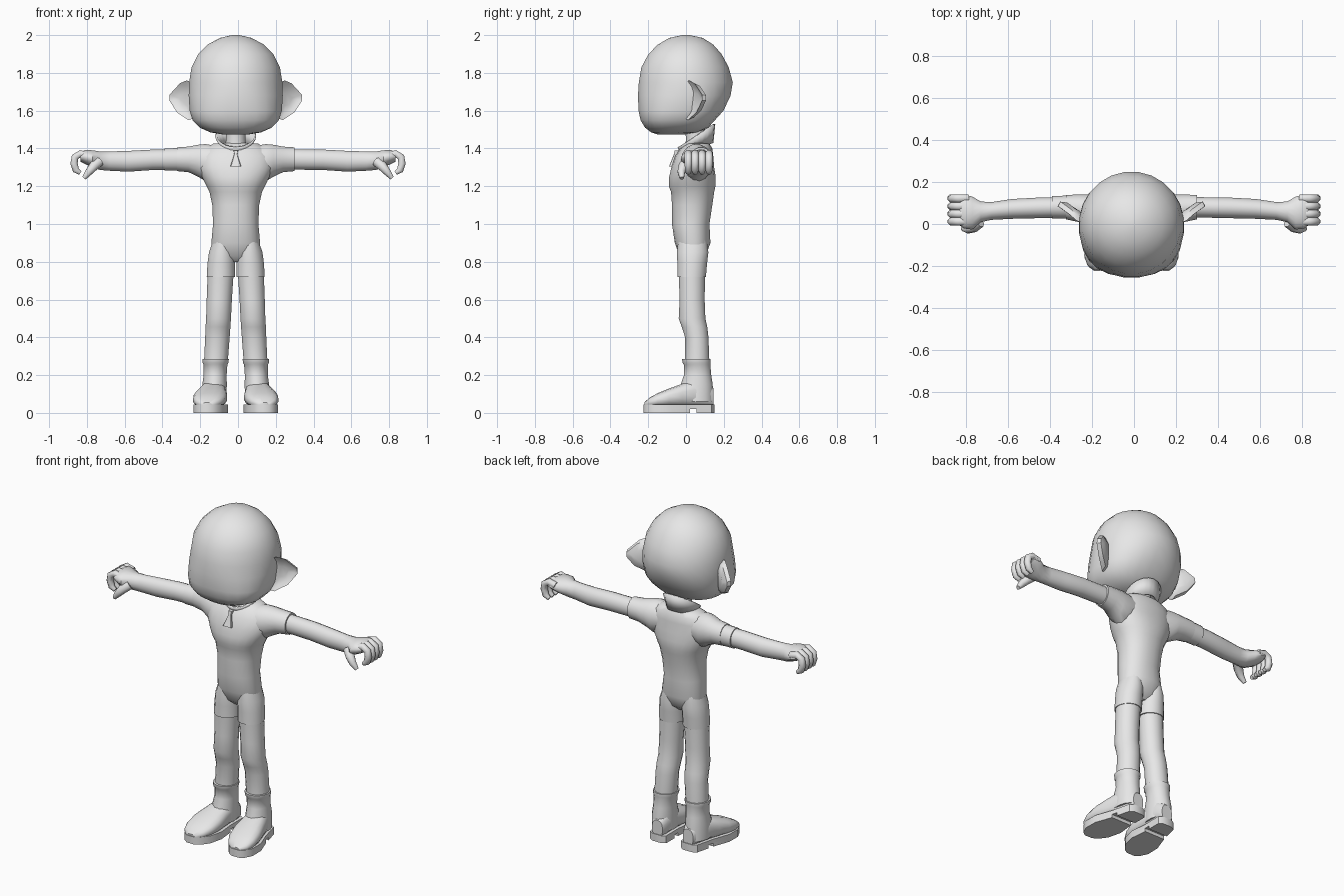
import bpy, bmesh, math
from mathutils import Vector

CX = -0.012          # body centre line
X, Y, Z = Vector((1, 0, 0)), Vector((0, 1, 0)), Vector((0, 0, 1))

grey = bpy.data.materials.new("light_grey")
grey.diffuse_color = (0.8, 0.8, 0.8, 1)


def finish(name, bm, angle=40):
    """Turn a bmesh into a smooth object with sharp edges kept."""
    bmesh.ops.recalc_face_normals(bm, faces=bm.faces)
    me = bpy.data.meshes.new(name)
    bm.to_mesh(me)
    bm.free()
    me.materials.append(grey)
    me.shade_smooth()
    me.set_sharp_from_angle(angle=math.radians(angle))
    ob = bpy.data.objects.new(name, me)
    bpy.context.collection.objects.link(ob)
    return ob


def skin(name, rings, cap=True, angle=40):
    """Bridge closed rings of points, capping both ends."""
    bm = bmesh.new()
    rows = [[bm.verts.new(p) for p in r] for r in rings]
    n = len(rows[0])
    for a, b in zip(rows, rows[1:]):
        for i in range(n):
            j = (i + 1) % n
            bm.faces.new((a[i], a[j], b[j], b[i]))
    if cap:
        bm.faces.new(rows[0])
        bm.faces.new(rows[-1])
    return finish(name, bm, angle)


def oval(c, u, v, n=16, e=2.0):
    """Superellipse ring around c with half axes u and v."""
    pts = []
    for i in range(n):
        a = 2 * math.pi * (i + 0.5) / n
        s, t = math.cos(a), math.sin(a)
        pts.append(c + u * math.copysign(abs(s) ** (2 / e), s)
                   + v * math.copysign(abs(t) ** (2 / e), t))
    return pts


def upright(name, rows, n=20, xc=0, e=2.0, angle=40):
    """Rows of (z, half width, front y, back y[, x centre[, exponent]])."""
    rings = []
    for z, w, f, b, *more in rows:
        x = more[0] if more else xc
        ex = more[1] if len(more) > 1 else e
        rings.append(oval(Vector((CX + x, (f + b) / 2, z)), X * w, Y * (b - f) / 2, n, ex))
    return skin(name, rings, angle=angle)


def sideways(name, rows, side, cx, n=16, e=2.0):
    """Rows of (x, y, z, y radius, z radius) along one arm."""
    return skin(name, [oval(Vector((cx + side * x, y, z)), Y * ry, Z * rz, n, e)
                       for x, y, z, ry, rz in rows])


def tube(name, pts, radii, n=8):
    """Round tube through points, for fingers."""
    rings = []
    for i, p in enumerate(pts):
        t = (pts[min(i + 1, len(pts) - 1)] - pts[max(i - 1, 0)]).normalized()
        v = t.cross(Y).normalized()
        rings.append(oval(p, v.cross(t) * radii[i], v * radii[i], n))
    return skin(name, rings, angle=70)


# Head: round skull, flatter and squarer jaw
upright("head", [
    (2.0, .02, -.02, .02), (1.985, .085, -.09, .09), (1.95, .15, -.15, .145),
    (1.90, .2, -.2, .19), (1.83, .236, -.238, .228), (1.75, .249, -.252, .25),
    (1.68, .251, -.256, .238, 0, 2.15), (1.60, .246, -.253, .2, 0, 2.35),
    (1.55, .23, -.242, .155, 0, 2.5), (1.51, .192, -.218, .118, 0, 2.5),
    (1.485, .135, -.185, .06, 0, 2.4), (1.474, .07, -.15, -.01)], n=24)

upright("neck", [(1.38, .06, -.01, .11), (1.45, .052, 0, .1), (1.53, .055, -.01, .1)])

# Torso with chest ledge, waist and hips
upright("torso", [
    (.80, .07, 0, .07), (.83, .115, -.035, .105), (.9, .13, -.06, .13),
    (1.0, .121, -.075, .125), (1.1, .125, -.075, .14), (1.17, .14, -.08, .15),
    (1.2, .155, -.092, .157), (1.25, .18, -.09, .158), (1.3, .2, -.078, .15),
    (1.36, .195, -.058, .145), (1.40, .165, -.03, .14), (1.425, .12, -.005, .125),
    (1.43, .07, .01, .1)], n=24, e=2.2)

# Flared collar, high at the back and dipping at the front
low, high = [], []
for i in range(20):
    a = 2 * math.pi * i / 20
    s, f = math.sin(a), math.cos(a)
    low.append(Vector((CX + .07 * s, .055 - .08 * f, 1.405 - .025 * f)))
    high.append(Vector((CX + .1 * s, .055 - .09 * f, 1.47 - .06 * f)))
collar = skin("collar", [low, high], cap=False)
mod = collar.modifiers.new("thickness", "SOLIDIFY")
mod.thickness = .01

# Small flared neck tie
upright("neck_tie", [(1.39, .012, -.06, -.02), (1.37, .008, -.064, -.03),
                     (1.305, .029, -.09, -.06)], n=8, e=12, angle=30)

# Outline of the shoe sole: (y, half width), heel to toe
SOLE = [(.15, .03), (.135, .054), (.055, .064), (.02, .068), (-.08, .091),
        (-.16, .082), (-.205, .055), (-.225, .025)]


def foot_x(y):
    return .122 - .13 * y     # toes point outward


def sole_part(name, side, rows, z0, z1):
    edge = [(foot_x(y) + w, y) for y, w in rows]
    edge += [(foot_x(y) - w, y) for y, w in reversed(rows)]
    skin(name, [[Vector((CX + side * x, y, z)) for x, y in edge] for z in (z0, z1)])


for side, label in ((-1, "right_"), (1, "left_")):
    # Ear: leaf-shaped rim with a front bowl and a rounded back
    rim = [Vector(p) for p in ((.22, .0, 1.745), (.26, .015, 1.76), (.295, .045, 1.745),
                               (.35, .085, 1.685), (.352, .085, 1.655), (.31, .055, 1.59),
                               (.25, .01, 1.55), (.22, -.005, 1.56))]
    mid = Vector((.27, .04, 1.655))
    layers = [[mid + (p - mid) * k + Y * dy for p in rim]
              for k, dy in ((.35, .02), (.72, .015), (1, 0), (.85, .028), (.45, .042))]
    skin(label + "ear", [[Vector((CX + side * p.x, p.y, p.z)) for p in r] for r in layers])

    # Short sleeve, merging into the chest
    sideways(label + "sleeve", [
        (.1, .05, 1.33, .08, .085), (.16, .055, 1.325, .085, .1),
        (.2, .063, 1.335, .078, .086), (.25, .075, 1.342, .067, .069),
        (.312, .08, 1.343, .059, .064), (.312, .08, 1.343, .046, .05)], side, CX)

    # Arm and palm
    sideways(label + "arm", [
        (.28, .08, 1.342, .049, .055), (.45, .077, 1.34, .05, .055),
        (.58, .072, 1.332, .048, .056), (.68, .062, 1.333, .043, .052),
        (.73, .058, 1.335, .05, .05), (.77, .052, 1.345, .08, .046),
        (.81, .06, 1.355, .083, .038), (.835, .065, 1.355, .07, .025)], side, 0)

    # Four curled fingers and a thumb
    for k, y in enumerate((.012, .048, .085, .122)):
        path = [(.79, 1.36), (.835, 1.372), (.863, 1.355), (.868, 1.32), (.858, 1.285), (.835, 1.27)]
        tube(f"{label}finger_{k + 1}", [Vector((side * x, y, z)) for x, z in path],
             (.02, .021, .021, .021, .019, .012))
    tube(label + "thumb", [Vector((side * x, y, z)) for x, y, z in (
        (.735, .01, 1.33), (.765, -.015, 1.305), (.79, -.025, 1.275), (.815, -.022, 1.243))],
        (.028, .027, .021, .012))

    # Thigh with trouser hem, then lower leg
    upright(label + "thigh", [
        (.93, .045, -.04, .11, .07 * side), (.85, .07, -.05, .12, .073 * side),
        (.79, .074, -.047, .113, .077 * side), (.72, .076, -.047, .107, .079 * side),
        (.72, .066, -.037, .097, .079 * side)], n=16)
    upright(label + "lower_leg", [
        (.74, .07, -.04, .102, .08 * side), (.6, .068, -.035, .1, .087 * side),
        (.5, .067, -.04, .104, .091 * side), (.455, .067, -.024, .114, .094 * side),
        (.4, .066, -.006, .12, .097 * side), (.27, .064, -.008, .125, .105 * side)], n=16)

    # Boot shaft with cuff, and foot
    upright(label + "boot_shaft", [
        (.285, .06, -.01, .12, .106 * side), (.285, .071, -.022, .132, .106 * side),
        (.265, .07, -.02, .132, .107 * side), (.255, .064, -.012, .13, .107 * side),
        (.2, .062, -.012, .135, .109 * side), (.15, .066, -.03, .143, .112 * side),
        (.06, .066, -.04, .146, .114 * side)], n=16)
    foot = [(.146, .13, .035), (.11, .17, .055), (.04, .175, .066), (-.02, .155, .078),
            (-.09, .13, .09), (-.15, .105, .085), (-.195, .08, .065), (-.22, .055, .03)]
    skin(label + "foot", [oval(Vector((CX + side * foot_x(y), y, (top + .03) / 2)),
                               X * w, Z * (top - .03) / 2, 16, 2.5) for y, top, w in foot])

    # Sole: full welt, front tread and separate heel
    sole_part(label + "welt", side, SOLE, .02, .045)
    sole_part(label + "tread", side, SOLE[3:], 0, .022)
    sole_part(label + "heel", side, SOLE[:3], 0, .022)

# Band worn on one upper arm only
sideways("arm_band", [(.3, .08, 1.342, .05, .055), (.3, .08, 1.342, .056, .061),
                      (.378, .08, 1.341, .055, .06), (.378, .08, 1.341, .046, .05)], -1, CX)
